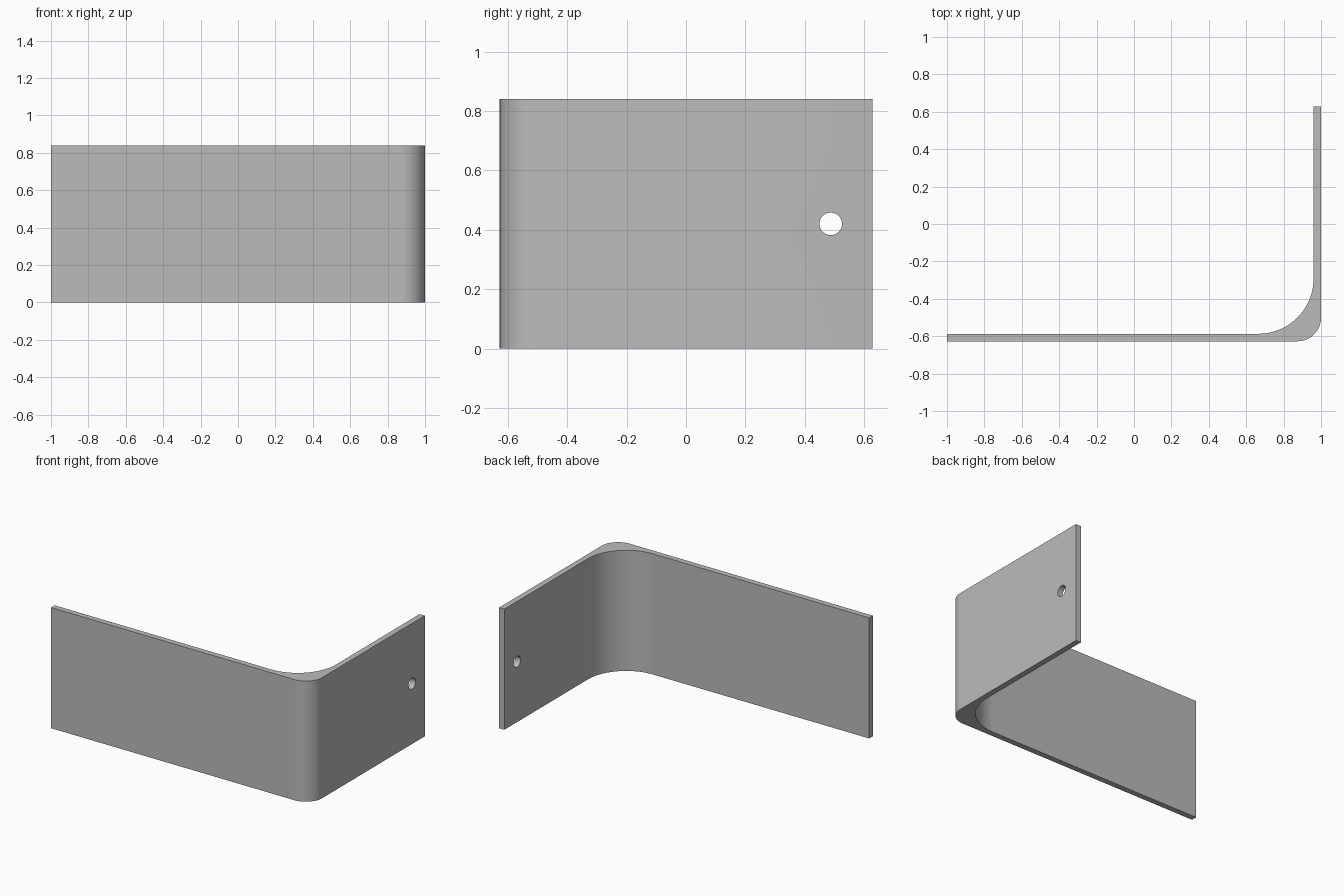
import bpy, bmesh
from math import cos, sin, pi
from mathutils import Matrix

cube = bpy.data.objects.get("Cube")
if cube:
    bpy.data.objects.remove(cube, do_unlink=True)

HEIGHT, THICK, DEPTH = 0.84, 0.04, 0.627
OUTER_R, INNER_R = 0.126, 0.295
HOLE_Y, HOLE_R = 0.487, 0.038

grey = bpy.data.materials.new("grey_metal")
grey.use_nodes = True
colour = (0.5, 0.5, 0.5, 1)
grey.diffuse_color = colour
grey.node_tree.nodes["Principled BSDF"].inputs["Base Color"].default_value = colour


def corner(x, y, r, steps=24):
    """Quarter arc rounding the corner at (x, y), from the long leg to the short leg."""
    return [(x - r + r * sin(a), y + r - r * cos(a))
            for a in (i * pi / 2 / steps for i in range(steps + 1))]


def make_object(name, bm):
    bmesh.ops.recalc_face_normals(bm, faces=bm.faces)
    mesh = bpy.data.meshes.new(name)
    bm.to_mesh(mesh)
    bm.free()
    mesh.materials.append(grey)
    obj = bpy.data.objects.new(name, mesh)
    bpy.context.collection.objects.link(obj)
    return obj


# L-shaped strip: outer outline, then back along the inner outline
outer = [(-1, -DEPTH)] + corner(1, -DEPTH, OUTER_R) + [(1, DEPTH)]
inner = [(-1, THICK - DEPTH)] + corner(1 - THICK, THICK - DEPTH, INNER_R) + [(1 - THICK, DEPTH)]
bm = bmesh.new()
base = bm.faces.new([bm.verts.new((x, y, 0)) for x, y in outer + inner[::-1]])
top = bmesh.ops.extrude_face_region(bm, geom=[base])["geom"]
bmesh.ops.translate(bm, vec=(0, 0, HEIGHT),
                    verts=[v for v in top if isinstance(v, bmesh.types.BMVert)])
bracket = make_object("angle_bracket", bm)

# Bolt hole through the short leg
bm = bmesh.new()
bmesh.ops.create_cone(bm, cap_ends=True, segments=48, radius1=HOLE_R, radius2=HOLE_R, depth=0.2,
                      matrix=Matrix.Translation((1, HOLE_Y, HEIGHT / 2)) @ Matrix.Rotation(pi / 2, 4, "Y"))
cutter = make_object("hole_cutter", bm)
cutter.hide_render = True
cutter.hide_viewport = True

cut = bracket.modifiers.new("bolt_hole", "BOOLEAN")
cut.operation = "DIFFERENCE"
cut.solver = "EXACT"
cut.object = cutter

# Smooth bends, sharp edges
bpy.ops.object.select_all(action="DESELECT")
bracket.select_set(True)
bpy.context.view_layer.objects.active = bracket
bpy.ops.object.modifier_apply(modifier=cut.name)
bpy.data.objects.remove(cutter, do_unlink=True)
bpy.ops.object.shade_smooth_by_angle(angle=pi / 6)
